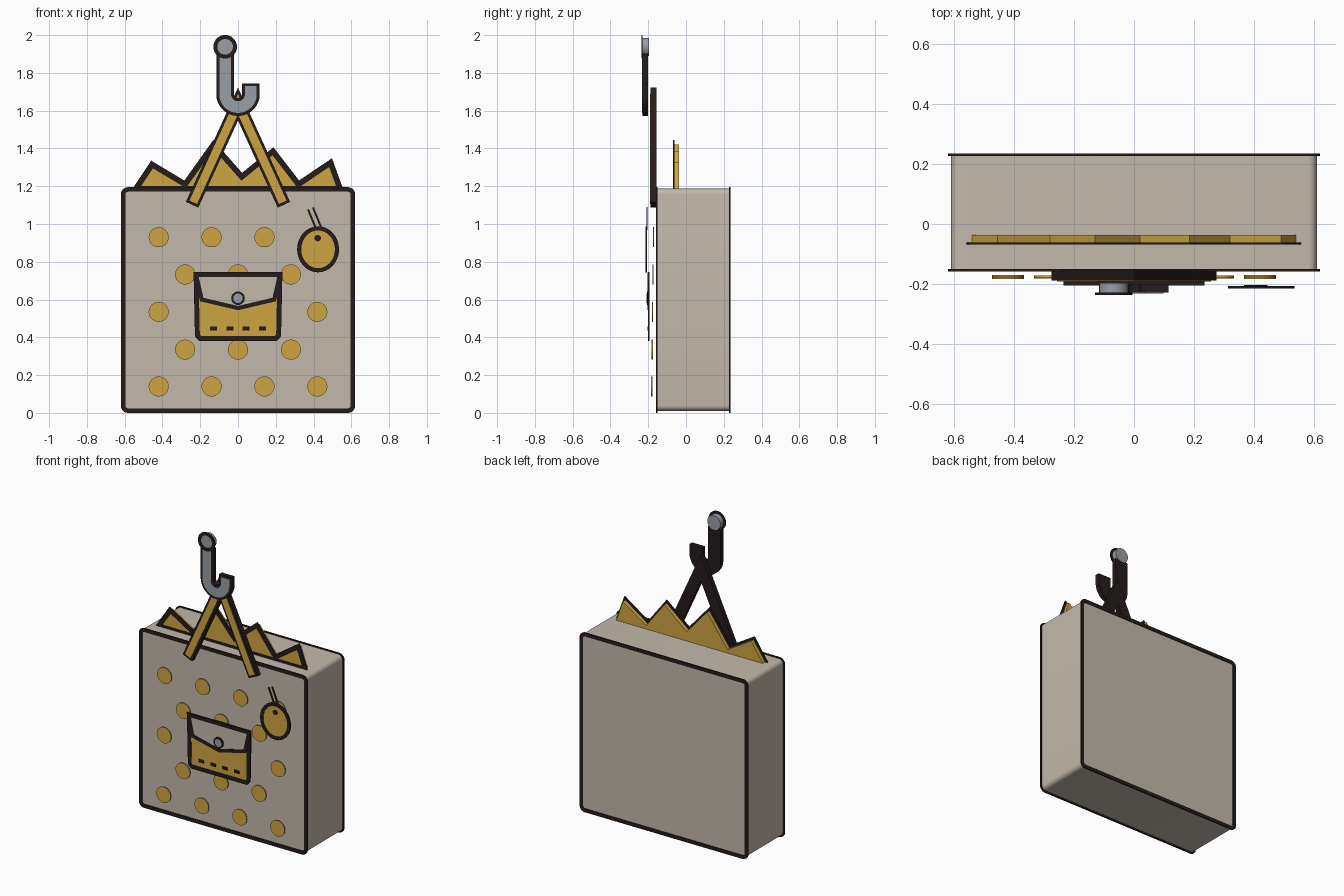
import bpy, bmesh
from math import cos, sin, pi, radians
from mathutils import Vector

if "Cube" in bpy.data.objects:
    bpy.data.objects.remove(bpy.data.objects["Cube"], do_unlink=True)


def material(name, rgb):
    m = bpy.data.materials.new(name)
    m.use_nodes = True
    m.diffuse_color = (*rgb, 1)
    m.node_tree.nodes["Principled BSDF"].inputs["Base Color"].default_value = (*rgb, 1)
    return m


BEIGE = material("beige canvas", (0.55, 0.485, 0.41))
GOLD = material("gold", (0.61, 0.38, 0.055))
DARK = material("dark outline", (0.018, 0.012, 0.011))
STEEL = material("steel grey", (0.31, 0.345, 0.38))
parts = []


def extrude(name, polys, y0, y1, mat):
    """Solid between depths y0 and y1 from polygons lying in the x-z plane."""
    bm = bmesh.new()
    cache = {}

    def vert(p):
        key = (round(p[0], 5), round(p[1], 5))
        if key not in cache:
            cache[key] = bm.verts.new((p[0], y0, p[1]))
        return cache[key]

    faces = [bm.faces.new([vert(p) for p in poly]) for poly in polys]
    bmesh.ops.recalc_face_normals(bm, faces=faces)
    new = bmesh.ops.extrude_face_region(bm, geom=faces, use_keep_orig=True)["geom"]
    bmesh.ops.translate(bm, vec=(0, y1 - y0, 0),
                        verts=[g for g in new if isinstance(g, bmesh.types.BMVert)])
    bmesh.ops.recalc_face_normals(bm, faces=bm.faces)
    mesh = bpy.data.meshes.new(name)
    bm.to_mesh(mesh)
    bm.free()
    mesh.materials.append(mat)
    ob = bpy.data.objects.new(name, mesh)
    bpy.context.collection.objects.link(ob)
    parts.append(ob)
    return ob


def stroke(name, pts, width, y0, y1, mat, closed=False):
    """Band of constant width along a path, with mitred corners."""
    pts = [Vector(p) for p in pts]
    n = len(pts)
    sides = []
    for i, p in enumerate(pts):
        a = pts[i - 1] if closed or i > 0 else None
        b = pts[(i + 1) % n] if closed or i < n - 1 else None
        d1 = (p - a).normalized() if a else (b - p).normalized()
        d2 = (b - p).normalized() if b else d1
        n1, n2 = Vector((-d1.y, d1.x)), Vector((-d2.y, d2.x))
        m = (n1 + n2).normalized()
        m *= width / 2 / m.dot(n1)
        sides.append((p + m, p - m))
    quads = []
    for i in range(n if closed else n - 1):
        (a, b), (c, d) = sides[i], sides[(i + 1) % n]
        quads.append([a, c, d, b])
    return extrude(name, quads, y0, y1, mat)


def ellipse(cx, cz, rx, rz=None, n=32):
    rz = rz or rx
    return [(cx + rx * cos(2 * pi * i / n), cz + rz * sin(2 * pi * i / n)) for i in range(n)]


def rounded_rect(x, z0, z1, r, steps=6):
    pts = []
    corners = [(x - r, z1 - r), (r - x, z1 - r), (r - x, z0 + r), (x - r, z0 + r)]
    for k, (cx, cz) in enumerate(corners):
        for i in range(steps + 1):
            a = pi / 2 * (k + i / steps)
            pts.append((cx + r * cos(a), cz + r * sin(a)))
    return pts


# Bag body with dark rims at the front and back
extrude("bag_body", [rounded_rect(0.61, 0.01, 1.187, 0.03)], -0.153, 0.231, BEIGE)
rim = rounded_rect(0.608, 0.012, 1.183, 0.026)
stroke("front_rim", rim, 0.024, -0.158, -0.150, DARK, True)
stroke("back_rim", rim, 0.024, 0.227, 0.235, DARK, True)

# Jagged filling rising out of the top
jagged = [(-0.54, 1.187), (-0.455, 1.315), (-0.28, 1.21), (-0.13, 1.42), (0.02, 1.25),
          (0.185, 1.385), (0.32, 1.21), (0.49, 1.325), (0.54, 1.187)]
extrude("jagged_filling", [jagged], -0.064, -0.036, GOLD)
stroke("jagged_outline", jagged, 0.03, -0.068, -0.061, DARK, True)

# Pair of straps meeting in a point under the hook
apex = Vector((0, 1.635))
for name, width, reach, y0, y1, mat in (("strap_backing", 0.072, 1, -0.188, -0.155, DARK),
                                        ("strap_face", 0.044, 0.975, -0.191, -0.186, GOLD)):
    ends = [apex.lerp(Vector((s * 0.243, 1.102)), reach) for s in (-1, 1)]
    stroke(name, [ends[0], apex, ends[1]], width, y0, y1, mat)


# Hook: straight shank, half-round bend and short tip
def hook_path(tip):
    bend = [(0.068 * cos(a), 1.687 + 0.068 * sin(a))
            for a in (pi + pi * i / 16 for i in range(17))]
    return [(-0.068, 1.9)] + bend + [(0.068, tip)]


stroke("hook_backing", hook_path(1.745), 0.094, -0.229, -0.200, DARK)
stroke("hook_face", hook_path(1.73), 0.062, -0.232, -0.227, STEEL)
extrude("hook_eye", [ellipse(-0.068, 1.938, 0.048)], -0.233, -0.196, STEEL)
stroke("hook_eye_rim", ellipse(-0.068, 1.938, 0.052), 0.021, -0.236, -0.229, DARK, True)

# Staggered polka dots on the front
for row, z in enumerate((0.14, 0.335, 0.535, 0.733, 0.93)):
    columns = (-0.28, 0, 0.28) if row % 2 else (-0.42, -0.14, 0.14, 0.42)
    y = -0.184 + 0.002 * row
    for x in columns:
        extrude("polka_dot", [ellipse(x, z, 0.053)], y, y + 0.006, GOLD)

# Pocket with flap, stitches and button
pocket = [(-0.222, 0.732), (-0.215, 0.41), (-0.2, 0.393), (0.2, 0.393), (0.215, 0.41), (0.222, 0.732)]
flap = [(-0.222, 0.732), (-0.192, 0.6), (0, 0.555), (0.192, 0.6), (0.222, 0.732)]
extrude("pocket", [pocket], -0.199, -0.193, GOLD)
stroke("pocket_outline", pocket, 0.026, -0.202, -0.192, DARK, True)
extrude("pocket_flap", [flap], -0.202, -0.198, BEIGE)
stroke("flap_outline", flap, 0.022, -0.205, -0.198, DARK, True)
for x in (-0.13, -0.043, 0.043, 0.13):
    stroke("pocket_stitch", [(x - 0.019, 0.447), (x + 0.019, 0.447)], 0.02, -0.203, -0.198, DARK)
extrude("button_rim", [ellipse(0, 0.607, 0.036)], -0.207, -0.200, DARK)
extrude("button", [ellipse(0, 0.607, 0.025)], -0.209, -0.205, STEEL)

# Hanging tag with hole and double string
tag = ellipse(0.424, 0.866, 0.1, 0.111)
extrude("tag", [tag], -0.212, -0.207, GOLD)
stroke("tag_rim", tag, 0.022, -0.215, -0.206, DARK, True)
extrude("tag_hole", [ellipse(0.422, 0.925, 0.017, n=20)], -0.214, -0.211, DARK)
for shift in (-0.013, 0.013):
    stroke("tag_string", [(0.384 + shift, 1.082 + shift * 0.4), (0.428 + shift, 0.975 + shift * 0.4)],
           0.01, -0.210, -0.204, DARK)

# Smooth round edges, keep sharp ones
for ob in bpy.context.selected_objects:
    ob.select_set(False)
for ob in parts:
    ob.select_set(True)
bpy.context.view_layer.objects.active = parts[0]
bpy.ops.object.shade_smooth_by_angle(angle=radians(30))
